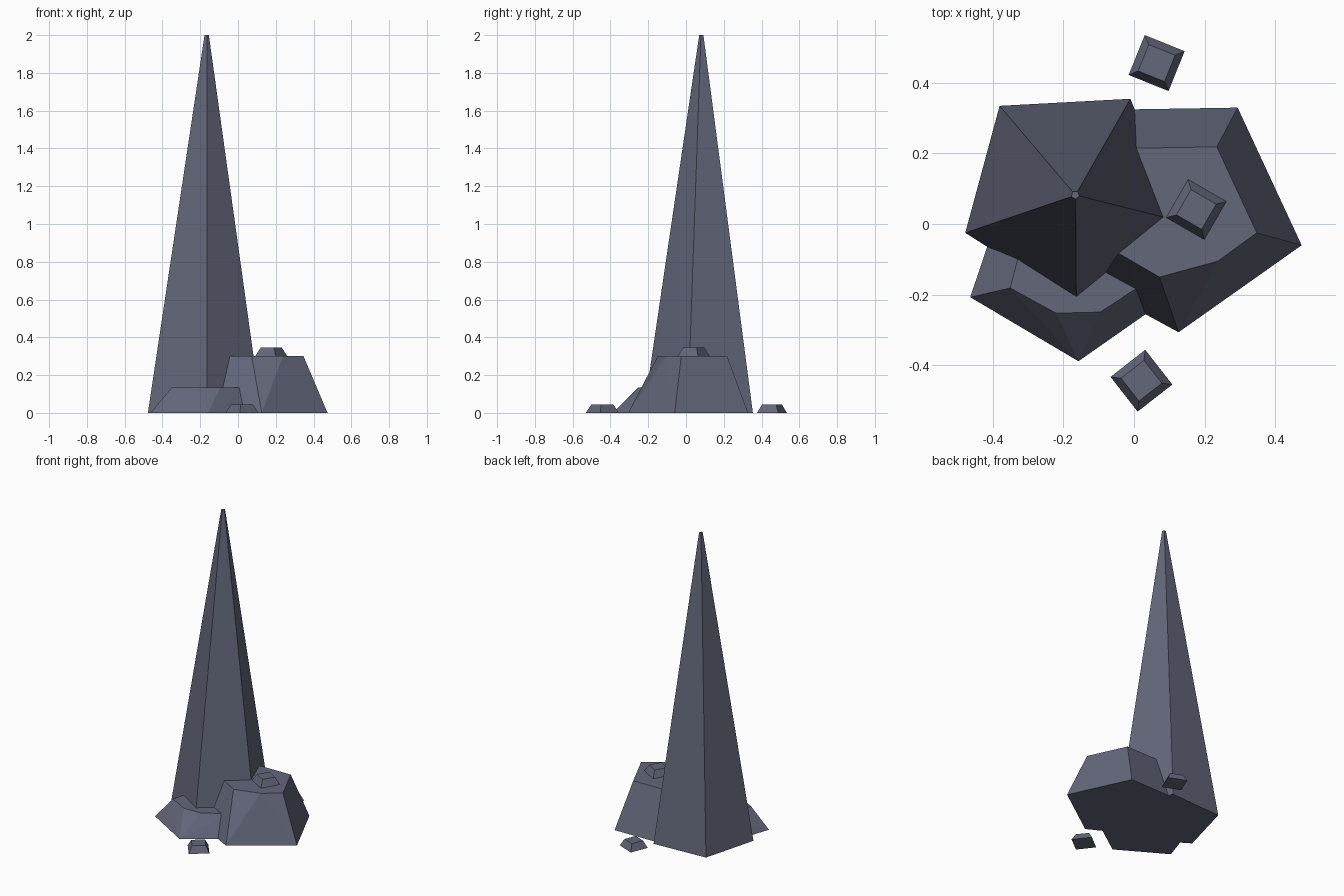
import bpy, bmesh, math

if "Cube" in bpy.data.objects:
    bpy.data.objects.remove(bpy.data.objects["Cube"])

# One slate colour for all stone
stone = bpy.data.materials.new("slate_stone")
stone.diffuse_color = (0.125, 0.137, 0.195, 1)
stone.use_nodes = True
stone.node_tree.nodes["Principled BSDF"].inputs["Base Color"].default_value = stone.diffuse_color


def rock(name, base, top, z0, z1):
    """Faceted rock: hull between a ground outline and a flat cap outline."""
    bm = bmesh.new()
    for pts, z in ((base, z0), (top, z1)):
        for x, y in pts:
            bm.verts.new((x, y, z))
    bmesh.ops.convex_hull(bm, input=bm.verts[:])
    bmesh.ops.dissolve_limit(bm, angle_limit=0.002, verts=bm.verts[:], edges=bm.edges[:])
    bmesh.ops.recalc_face_normals(bm, faces=bm.faces[:])
    me = bpy.data.meshes.new(name)
    bm.to_mesh(me)
    bm.free()
    me.materials.append(stone)
    bpy.context.collection.objects.link(bpy.data.objects.new(name, me))


def ring(cx, cy, r, n, deg):
    return [(cx + r * math.cos(math.radians(deg + 360 * i / n)),
             cy + r * math.sin(math.radians(deg + 360 * i / n))) for i in range(n)]


# Tall five-sided spire
rock("spire",
     [(-0.38, 0.334), (-0.01, 0.354), (0.124, 0.009), (-0.163, -0.225), (-0.477, -0.025)],
     ring(-0.166, 0.082, 0.012, 5, 58), 0, 2)

# Large boulder on the right
rock("large_boulder",
     [(0.293, 0.329), (0.474, -0.06), (0.126, -0.306), (-0.21, -0.123), (-0.13, 0.322)],
     [(0.234, 0.218), (0.347, -0.025), (0.237, -0.105), (0.072, -0.15), (-0.1, -0.05),
      (-0.08, 0.213)], 0, 0.3)

# Low boulder at the front left
rock("low_boulder",
     [(-0.463, -0.207), (-0.157, -0.388), (0.11, -0.201), (0.02, 0.1), (-0.36, 0.1)],
     [(-0.35, -0.181), (-0.22, -0.252), (-0.095, -0.249), (0.04, -0.16), (0.0, 0.05),
      (-0.29, 0.05)], 0, 0.135)

# Small four-sided pebbles: two on the ground, one on the large boulder
for name, x, y, z, r, deg in (("back_pebble", 0.064, 0.455, 0, 0.086, 113),
                              ("front_pebble", 0.021, -0.443, 0, 0.088, 83),
                              ("top_pebble", 0.176, 0.041, 0.3, 0.088, 105)):
    rock(name, ring(x, y, r, 4, deg), ring(x, y, r * 0.66, 4, deg), z, z + 0.045)
